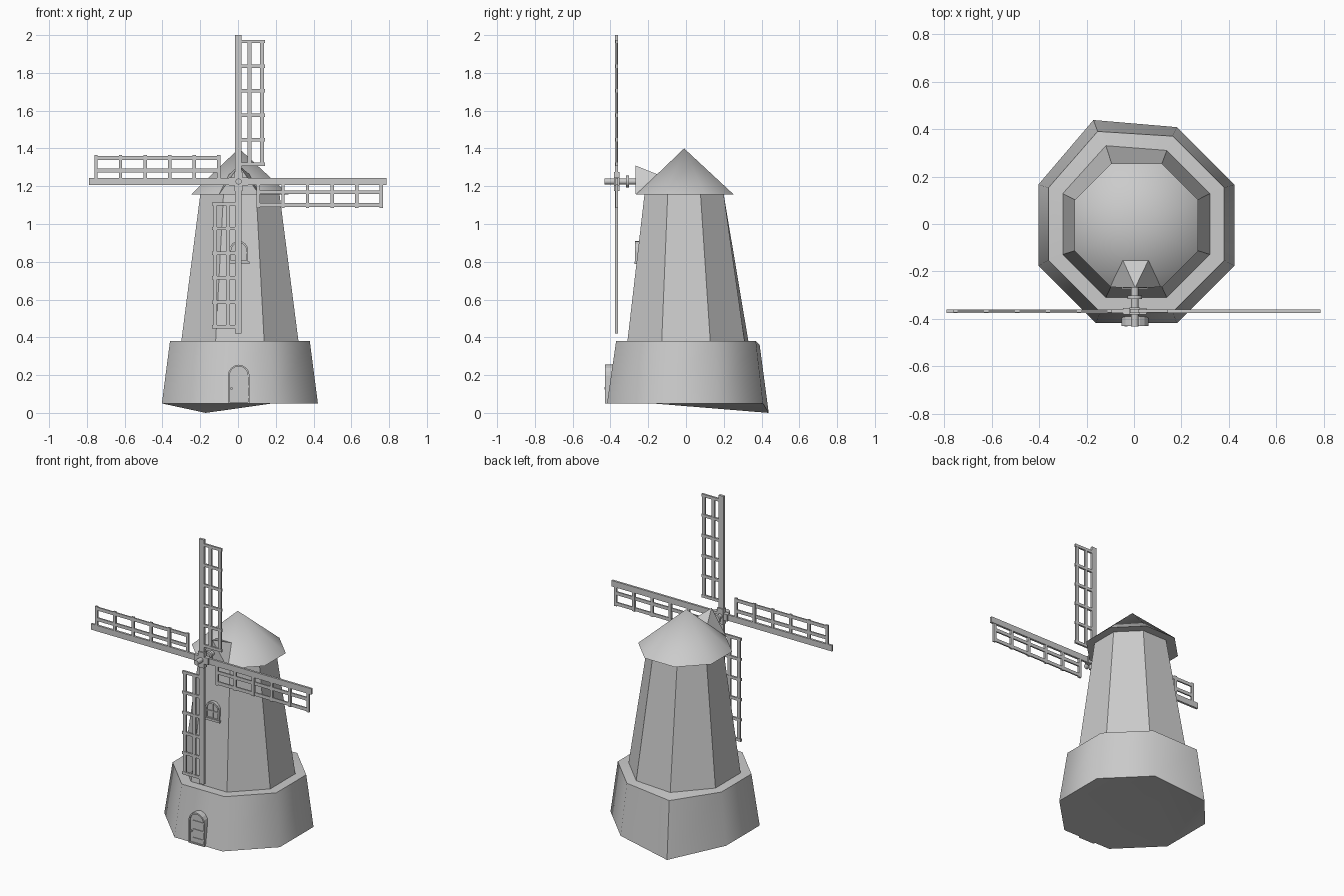
import bpy, bmesh, math
from mathutils import Matrix, Vector

if "Cube" in bpy.data.objects:
    bpy.data.objects.remove(bpy.data.objects["Cube"])

CX = 0.01        # tower axis x
HX, HZ = 0.003, 1.225   # rotor hub
SY = -0.367      # sail plane


def finish(name, bm, smooth=None, recalc=True):
    if recalc:
        bmesh.ops.recalc_face_normals(bm, faces=bm.faces)
    me = bpy.data.meshes.new(name)
    bm.to_mesh(me)
    bm.free()
    ob = bpy.data.objects.new(name, me)
    bpy.context.collection.objects.link(ob)
    if smooth:
        bpy.ops.object.select_all(action='DESELECT')
        ob.select_set(True)
        bpy.context.view_layer.objects.active = ob
        bpy.ops.object.shade_smooth_by_angle(angle=math.radians(smooth))
    return ob


def octagon(bm, apothem, z, cy=0.0, shift=(0, 0, 0)):
    """Ring of 8 vertices; the back-left corner (index 2) may be shifted."""
    r = apothem / math.cos(math.pi / 8)
    out = []
    for k in range(8):
        a = math.pi / 8 + k * math.pi / 4
        p = Vector((CX + r * math.cos(a), cy + r * math.sin(a), z))
        if k == 2:
            p += Vector(shift)
        out.append(bm.verts.new(p))
    return out


def bridge(bm, a, b):
    for k in range(8):
        j = (k + 1) % 8
        bm.faces.new((a[k], a[j], b[j], b[k]))


def box(bm, c, s, m=Matrix()):
    bmesh.ops.create_cube(bm, size=1, matrix=m @ Matrix.Translation(c) @ Matrix.Diagonal((*s, 1)))


def cyl_y(bm, x, z, r, y0, y1, n=12):
    m = Matrix.Translation((x, (y0 + y1) / 2, z)) @ Matrix.Rotation(math.pi / 2, 4, 'X')
    bmesh.ops.create_cone(bm, cap_ends=True, segments=n, radius1=r, radius2=r, depth=abs(y1 - y0), matrix=m)


def arch(w, z0, z1, cx=0.004, n=8):
    r = w / 2
    pts = [(cx - r, z0), (cx + r, z0)]
    return pts + [(cx + r * math.cos(math.pi * i / n), z1 - r + r * math.sin(math.pi * i / n)) for i in range(n + 1)]


def arch_panel(bm, pts, y0, y1):
    f = [bm.verts.new((x, y0, z)) for x, z in pts]
    b = [bm.verts.new((x, y1, z)) for x, z in pts]
    bm.faces.new(f)
    bm.faces.new(b[::-1])
    for i in range(len(pts)):
        j = (i + 1) % len(pts)
        bm.faces.new((f[i], f[j], b[j], b[i]))


def arch_frame(bm, outer, inner, y0, y1):
    r = [[bm.verts.new((x, y, z)) for x, z in p] for p, y in ((outer, y1), (outer, y0), (inner, y0), (inner, y1))]
    n = len(outer)
    for a, b in zip(r, r[1:] + r[:1]):
        for i in range(n):
            j = (i + 1) % n
            bm.faces.new((a[i], a[j], b[j], b[i]))


# Base: flared plinth with one dropped corner
bm = bmesh.new()
a = octagon(bm, 0.413, 0.05, -0.005, (-0.01, 0.03, -0.05))
b = octagon(bm, 0.37, 0.38, 0, (-0.01, 0.02, -0.02))
c = octagon(bm, 0.31, 0.38, 0, (0, 0.02, 0))
bridge(bm, a, b)
bridge(bm, b, c)
bm.faces.new((a[2], a[1], a[4]))
bm.faces.new((a[2], a[4], a[3]))
bm.faces.new((a[0], a[7], a[6], a[5], a[4], a[1]))
finish("base", bm, 50, False)

# Tower: tapered octagon
bm = bmesh.new()
a = octagon(bm, 0.31, 0.38, 0, (0, 0.02, 0))
b = octagon(bm, 0.21, 1.155, -0.01)
bridge(bm, a, b)
finish("tower", bm, None, False)

# Roof: smooth octagonal cone with a flat underside
bm = bmesh.new()
a = octagon(bm, 0.21, 1.155, -0.01)
b = octagon(bm, 0.26, 1.155, -0.006)
bridge(bm, a, b)
top = bm.verts.new((CX - 0.005, -0.01, 1.4))
for k in range(8):
    bm.faces.new((b[k], b[(k + 1) % 8], top))
finish("roof", bm, 60, False)

# Dormer: gable leaning out over the shaft
bm = bmesh.new()
v = [bm.verts.new(p) for p in ((-0.1, -0.266, 1.157), (0.112, -0.266, 1.157), (0.005, -0.268, 1.31),
                               (-0.048, -0.15, 1.262), (0.062, -0.15, 1.262))]
for f in ((0, 1, 2), (2, 4, 3), (0, 2, 3), (1, 4, 2)):
    bm.faces.new([v[i] for i in f])
finish("dormer", bm, None, False)

# Shaft and collar
bm = bmesh.new()
cyl_y(bm, HX, HZ, 0.016, -0.432, -0.26)
cyl_y(bm, HX, HZ, 0.031, -0.317, -0.302)
finish("shaft", bm, 40)

# Hub: sleeves around the crossing spars
bm = bmesh.new()
box(bm, (HX, SY, HZ), (0.044, 0.03, 0.1))
box(bm, (HX, SY, HZ), (0.1, 0.028, 0.044))
finish("hub", bm)

# Spars
bm = bmesh.new()
box(bm, (HX - 0.002, SY, 1.21), (0.034, 0.016, 1.58))
box(bm, (HX - 0.005, SY, HZ), (1.575, 0.014, 0.038))
finish("spars", bm)

# Sail lattices: four turned copies
for i, name in enumerate(("top", "right", "bottom", "left")):
    bm = bmesh.new()
    z = HZ - (0.014 if i % 2 == 0 else 0)
    m = Matrix.Translation((HX, SY, z)) @ Matrix.Rotation(i * math.pi / 2, 4, 'Y')
    for x in (0.057, 0.125):
        box(bm, (x, 0, 0.43), (0.021, 0.009, 0.665), m)
    for k in range(6):
        box(bm, (0.074, 0, 0.105 + 0.13 * k), (0.132, 0.012, 0.018), m)
    finish("sail_lattice_" + name, bm)

# Door: arched leaf, frame, straps and knob
bm = bmesh.new()
arch_panel(bm, arch(0.1, 0.052, 0.248), -0.422, -0.37)
finish("door", bm)
bm = bmesh.new()
arch_frame(bm, arch(0.114, 0.05, 0.255), arch(0.096, 0.058, 0.246), -0.43, -0.375)
finish("door_frame", bm)
bm = bmesh.new()
for z in (0.085, 0.14, 0.195):
    box(bm, (0.012, -0.422, z), (0.084, 0.008, 0.01))
cyl_y(bm, -0.034, 0.13, 0.007, -0.432, -0.415, 8)
finish("door_fittings", bm)

# Window: arched pane, frame, bars and sill
bm = bmesh.new()
arch_panel(bm, arch(0.09, 0.802, 0.905), -0.262, -0.235)
finish("window_pane", bm)
bm = bmesh.new()
arch_frame(bm, arch(0.1, 0.798, 0.91), arch(0.08, 0.806, 0.9), -0.27, -0.235)
box(bm, (0.004, -0.264, 0.853), (0.007, 0.008, 0.1))
box(bm, (0.004, -0.264, 0.848), (0.085, 0.008, 0.007))
box(bm, (0.004, -0.262, 0.795), (0.112, 0.022, 0.014))
finish("window_frame", bm)
